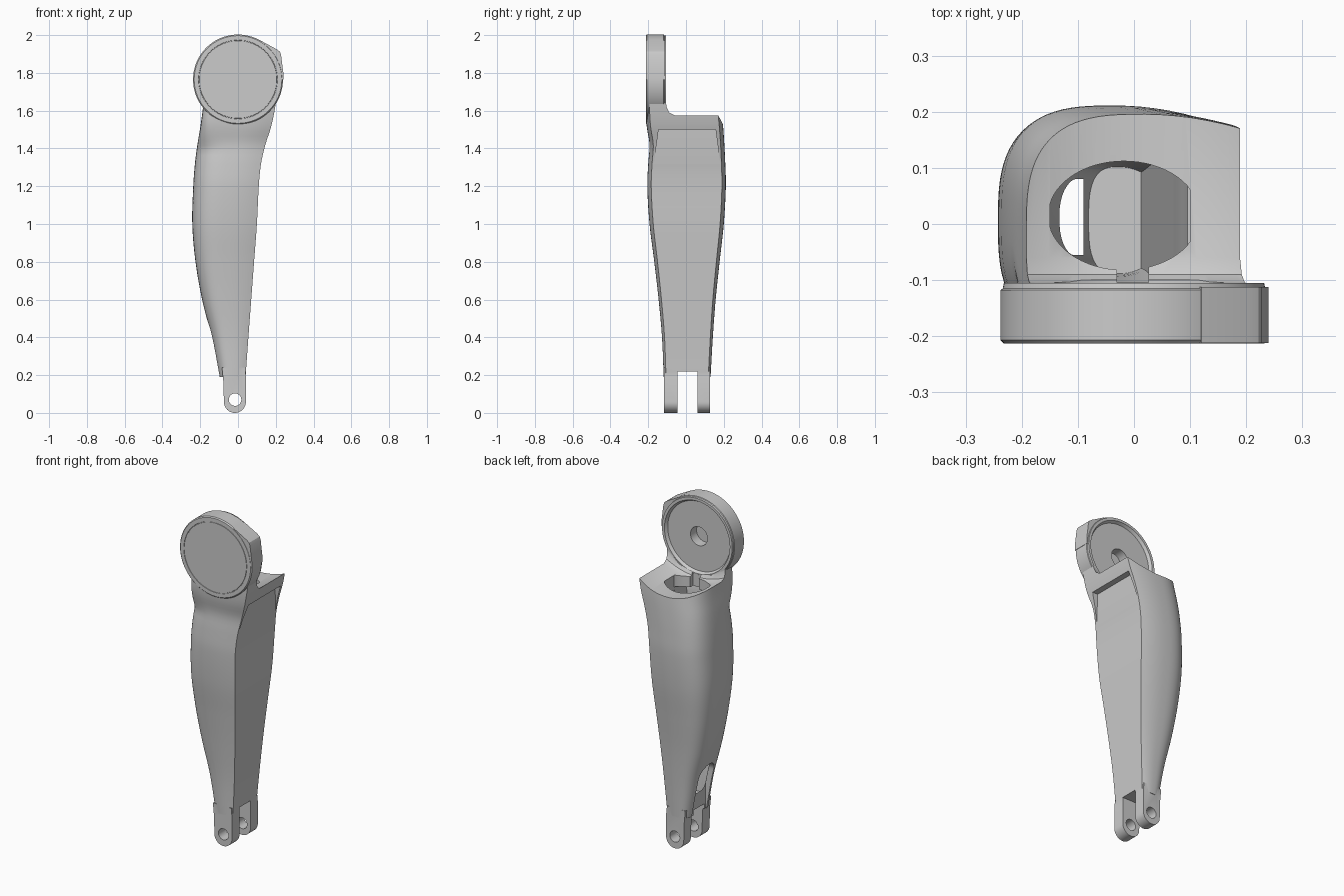
import bpy, bmesh, math
from mathutils import Vector

cube = bpy.data.objects.get("Cube")
if cube:
    bpy.data.objects.remove(cube, do_unlink=True)

grey = bpy.data.materials.new("light_grey")
grey.use_nodes = True
tone = (0.6, 0.6, 0.6, 1)
grey.diffuse_color = tone
grey.node_tree.nodes["Principled BSDF"].inputs["Base Color"].default_value = tone


def build(name, rings, closed=True):
    """Skin a list of equal rings of points and cap both ends."""
    bm = bmesh.new()
    loops = [[bm.verts.new(p) for p in ring] for ring in rings]
    n = len(loops[0])
    for a, b in zip(loops, loops[1:]):
        for i in range(n):
            j = (i + 1) % n
            bm.faces.new((a[i], a[j], b[j], b[i]))
    bm.faces.new(loops[0])
    bm.faces.new(loops[-1])
    bmesh.ops.recalc_face_normals(bm, faces=bm.faces)
    mesh = bpy.data.meshes.new(name)
    bm.to_mesh(mesh)
    bm.free()
    mesh.materials.append(grey)
    obj = bpy.data.objects.new(name, mesh)
    bpy.context.collection.objects.link(obj)
    return obj


def lathe(name, profile, cx, cz, steps=96):
    """Turn (radius, y) pairs around an axis along y."""
    angles = [2 * math.pi * i / steps for i in range(steps)]
    return build(name, [[(cx + r * math.cos(a), y, cz + r * math.sin(a)) for a in angles]
                        for r, y in profile])


def prism_y(name, outline, y0, y1):
    return build(name, [[(x, y, z) for x, z in outline] for y in (y0, y1)])


def box(name, x0, x1, y0, y1, z0, z1):
    return prism_y(name, [(x0, z0), (x1, z0), (x1, z1), (x0, z1)], y0, y1)


def activate(obj):
    bpy.ops.object.select_all(action='DESELECT')
    obj.select_set(True)
    bpy.context.view_layer.objects.active = obj


def combine(target, other, operation='DIFFERENCE'):
    activate(target)
    mod = target.modifiers.new("bool", 'BOOLEAN')
    mod.operation = operation
    mod.solver = 'EXACT'
    mod.object = other
    bpy.ops.object.modifier_apply(modifier=mod.name)
    bpy.data.objects.remove(other, do_unlink=True)


# Body stations: z, left x, right x, front y, back y
STATIONS = [
    (0.19, -0.10, 0.04, -0.118, 0.13),
    (0.40, -0.14, 0.055, -0.127, 0.142),
    (0.60, -0.19, 0.07, -0.145, 0.157),
    (0.80, -0.225, 0.085, -0.168, 0.178),
    (1.00, -0.242, 0.10, -0.193, 0.2),
    (1.20, -0.237, 0.11, -0.205, 0.211),
    (1.32, -0.228, 0.122, -0.2, 0.208),
    (1.42, -0.215, 0.145, -0.193, 0.203),
    (1.51, -0.2, 0.174, -0.207, 0.197),
    (1.58, -0.19, 0.19, -0.212, 0.19),
    (1.64, -0.183, 0.2, -0.212, 0.18),
]


def station(z):
    k = max(i for i in range(len(STATIONS) - 1) if STATIONS[i][0] <= z + 1e-6)
    p = STATIONS
    a, b = p[k], p[k + 1]
    before, after = p[max(k - 1, 0)], p[min(k + 2, len(p) - 1)]
    h = b[0] - a[0]
    t = (z - a[0]) / h
    out = []
    for c in range(1, 5):
        m0 = (b[c] - before[c]) / (b[0] - before[0]) * h
        m1 = (after[c] - a[c]) / (after[0] - a[0]) * h
        out.append((2*t**3 - 3*t*t + 1) * a[c] + (t**3 - 2*t*t + t) * m0
                   + (3*t*t - 2*t**3) * b[c] + (t**3 - t*t) * m1)
    return out


def section(z, wall=0.0):
    """D-shaped section: crisp on the right, rounded on the left."""
    xl, xr, yf, yb = station(z)
    if wall:
        xr = min(xr, 0.026 + 0.0727 * z)
    xl, xr, yf, yb = xl + wall, xr - wall, yf + wall, yb - wall
    xm, yc = xl + 0.58 * (xr - xl), (yf + yb) / 2
    blend = min(max((z - 1.4) / 0.15, 0), 1)
    pts = []
    for side, power in ((yb, 3.0), (yf, 3.0 + 4 * blend)):
        half = [(xr - (xr - xm) * i / 6,
                 side - (side - yc) * 0.1 * (1 - i / 6) ** 2, z) for i in range(6)]
        for i in range(21):
            a = math.pi / 2 * i / 20
            half.append((xm - (xm - xl) * math.sin(a) ** (2 / power),
                         yc + (side - yc) * max(math.cos(a), 0) ** (2 / power), z))
        pts += half if side == yb else half[-2::-1]
    return pts


def levels(z0, z1, n):
    return [z0 + (z1 - z0) * i / n for i in range(n + 1)]


DISC_Z = 1.765
body = build("leg_shell", [section(z) for z in levels(0.19, 1.64, 58)])

# Dished top behind the neck, and the seat for the disc
combine(body, lathe("top_cut", [(0.01, -0.108), (0.355, -0.108), (0.385, -0.103),
                                (0.408, -0.09), (0.42, -0.06), (0.42, 0.4)], -0.01, 1.945, 128))
combine(body, lathe("disc_cut", [(0.222, -0.3), (0.222, -0.1)], 0, DISC_Z))

# Hollow inside, with an oval mouth and a key slot
combine(body, build("cavity", [section(z, 0.032) for z in levels(0.26, 1.47, 30)]))
mouth = [(max(-0.15, min(0.1, -0.018 + 0.135 * math.cos(a))), 0.015 + 0.097 * math.sin(a))
         for a in [2 * math.pi * i / 64 for i in range(64)]]
combine(body, build("mouth_cut", [[(x, y, z) for x, y in mouth] for z in (1.4, 1.7)]))
combine(body, box("key_cut", -0.03, 0.026, -0.104, 0, 1.44, 1.6))

# Recessed flat panel on the right face
panel = []
for z, y0, y1 in ((1.1, -0.2, 0.21), (1.5, -0.145, 0.157)):
    x = 0.026 + 0.0727 * z
    panel.append([(x, y0, z), (x, y1, z), (0.4, y1, z), (0.4, y0, z)])
combine(body, build("panel_cut", panel))

# Fork legs with pivot holes
arc = [math.pi + math.pi * i / 24 for i in range(25)]
fork = [(-0.0165 + 0.058 * math.cos(a), 0.058 + 0.058 * math.sin(a)) for a in arc]
fork += [(0.0415, 0.19), (0.036, 0.24), (-0.085, 0.24), (-0.078, 0.17)]
for y0, y1 in ((-0.116, -0.045), (0.06, 0.128)):
    leg = prism_y("fork_leg", fork, y0, y1)
    combine(leg, lathe("pivot_cut", [(0.033, -0.3), (0.033, 0.3)], -0.0155, 0.07, 48))
    combine(body, leg, 'UNION')

# Slot between the fork legs and arched opening on the left face
combine(body, box("fork_slot", -0.4, 0.4, -0.045, 0.06, -0.1, 0.22))
arch = [(-0.055, 0.1), (0.08, 0.1)]
arch += [(0.0125 + 0.0675 * math.cos(math.pi * i / 16), 0.43 + 0.07 * math.sin(math.pi * i / 16))
         for i in range(17)]
combine(body, build("arch_cut", [[(x, y, z) for y, z in arch] for x in (-0.4, -0.09)]))

# Hub disc: grooved front, rimmed and recessed back with a centre socket
disc = lathe("hub_disc", [
    (0.002, -0.213), (0.205, -0.213), (0.206, -0.211), (0.208, -0.211), (0.209, -0.213),
    (0.232, -0.213), (0.238, -0.207), (0.238, -0.118), (0.234, -0.115), (0.232, -0.105),
    (0.216, -0.105), (0.206, -0.122), (0.056, -0.122), (0.056, -0.18), (0.002, -0.18)], 0, DISC_Z)
corner = [(0.12, 1.971), (0.205, 1.925), (0.222, 1.912), (0.228, 1.895), (0.24, 1.8),
          (0.24, 1.765), (0.222, 1.765), (0.19, 1.88), (0.11, 1.957)]
stop = prism_y("hub_stop", corner, -0.212, -0.112)

for obj in (body, disc, stop):
    activate(obj)
    bpy.ops.object.shade_smooth_by_angle(angle=math.radians(28))
